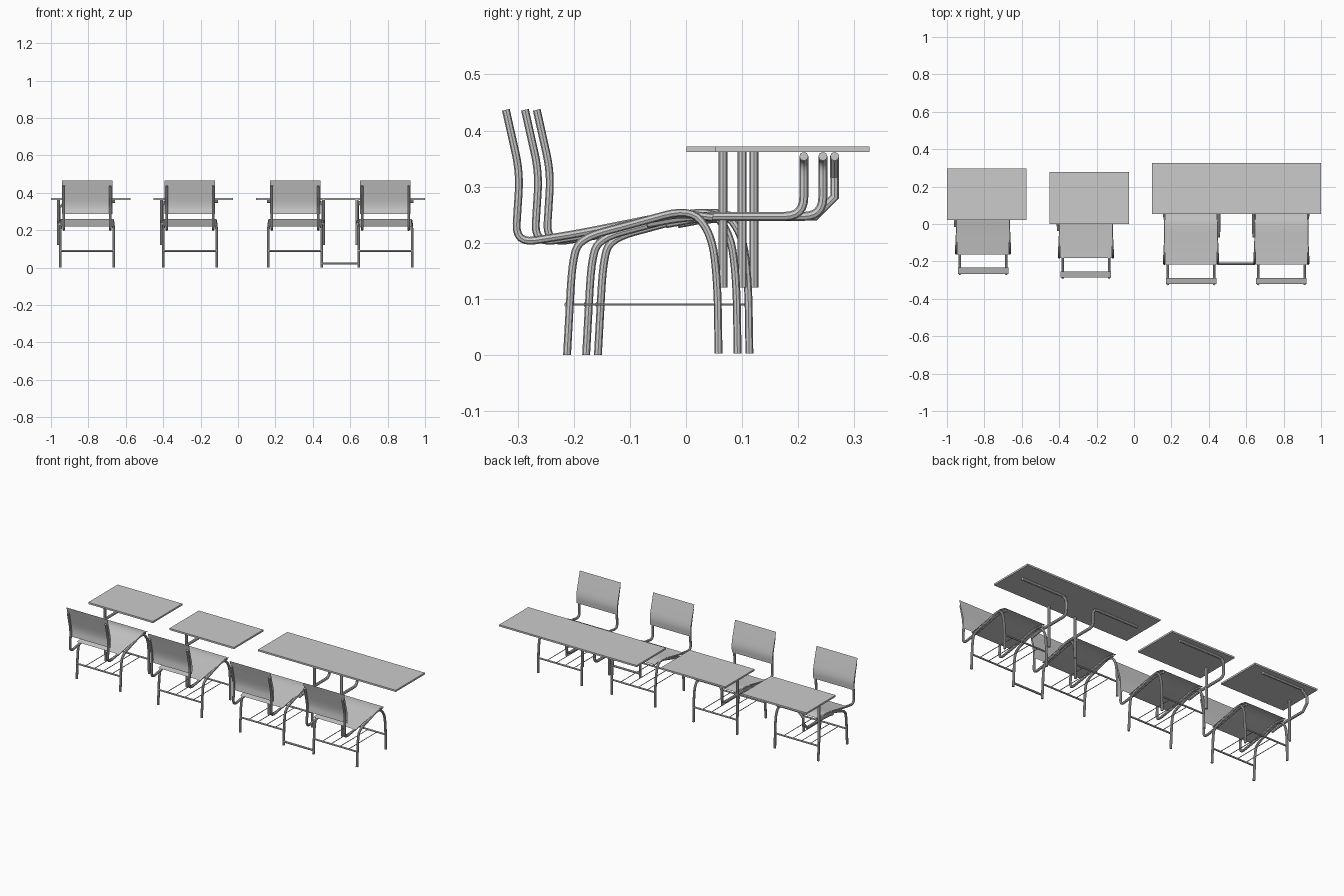
import bpy
import bmesh
from mathutils import Vector

cube = bpy.data.objects.get("Cube")
if cube:
    bpy.data.objects.remove(cube, do_unlink=True)


def shade(obj):
    bpy.ops.object.select_all(action="DESELECT")
    obj.select_set(True)
    bpy.context.view_layer.objects.active = obj
    bpy.ops.object.shade_smooth_by_angle()


def add_mesh(name, mesh):
    obj = bpy.data.objects.new(name, mesh)
    bpy.context.collection.objects.link(obj)
    shade(obj)
    return obj


def rounded(points, radius, steps):
    """Replace each inner corner of a path with a bend."""
    pts = [Vector(p) for p in points]
    path = [pts[0]]
    for before, corner, after in zip(pts, pts[1:], pts[2:]):
        reach_a = min(radius, (before - corner).length * 0.48)
        reach_b = min(radius, (after - corner).length * 0.48)
        a = corner + (before - corner).normalized() * reach_a
        b = corner + (after - corner).normalized() * reach_b
        for i in range(steps + 1):
            t = i / steps
            path.append(a * (1 - t) ** 2 + corner * 2 * t * (1 - t) + b * t ** 2)
    return path + [pts[-1]]


def tube(name, points, radius, bend=0.04, steps=6):
    path = rounded(points, bend, steps)
    curve = bpy.data.curves.new(name, "CURVE")
    curve.dimensions = "3D"
    curve.bevel_depth = radius
    curve.bevel_resolution = 2
    curve.use_fill_caps = True
    spline = curve.splines.new("POLY")
    spline.points.add(len(path) - 1)
    for point, co in zip(spline.points, path):
        point.co = (*co, 1)
    source = bpy.data.objects.new(name + "_path", curve)
    mesh = bpy.data.meshes.new_from_object(source)
    bpy.data.objects.remove(source)
    return add_mesh(name, mesh)


def bent_panel(name, profile, x, half_width, thickness):
    """Sheet following a side profile, extruded across x."""
    path = rounded([(0, y, z) for y, z in profile], 0.04, 5)
    bm = bmesh.new()
    rows = [[bm.verts.new((x + side * half_width, p.y, p.z)) for side in (-1, 1)]
            for p in path]
    for a, b in zip(rows, rows[1:]):
        bm.faces.new((a[0], a[1], b[1], b[0]))
    bmesh.ops.solidify(bm, geom=bm.faces[:], thickness=thickness)
    bmesh.ops.recalc_face_normals(bm, faces=bm.faces[:])
    mesh = bpy.data.meshes.new(name)
    bm.to_mesh(mesh)
    bm.free()
    return add_mesh(name, mesh)


def tabletop(name, x0, x1, y0, y1):
    bpy.ops.mesh.primitive_cube_add(
        size=1, location=((x0 + x1) / 2, (y0 + y1) / 2, 0.367))
    obj = bpy.context.object
    obj.name = name
    obj.scale = (x1 - x0, y1 - y0, 0.01)


LEG_X = 0.143
BACK_Y, FRONT_Y = -0.212, 0.058
ROD_Z = 0.09


def chair(tag, x, dy, support_side, steps=6):
    def at(px, py, pz):
        return (x + px, py + dy, pz)

    def shifted(profile):
        return [(py + dy, pz) for py, pz in profile]

    for label, s in (("left", 1), ("right", -1)):
        # Arched leg frame, drawn in slightly under the seat
        tube(f"{tag}_{label}_legs", [
            at(s * LEG_X, BACK_Y, 0), at(s * LEG_X, -0.203, 0.165),
            at(s * LEG_X, -0.19, 0.208), at(s * 0.138, -0.1, 0.232),
            at(s * 0.136, 0.008, 0.262), at(s * LEG_X, 0.046, 0.215),
            at(s * LEG_X, 0.056, 0.13), at(s * LEG_X, FRONT_Y, 0.003)],
            0.007, 0.05)
        # Upright carrying the backrest, running on beneath the seat
        tube(f"{tag}_{label}_back_tube", [
            at(s * 0.124, -0.321, 0.437), at(s * 0.124, -0.296, 0.325),
            at(s * 0.124, -0.304, 0.199), at(s * 0.124, -0.2, 0.215),
            at(s * 0.124, -0.01, 0.253), at(s * 0.124, 0.048, 0.245)],
            0.007, 0.035)

    bent_panel(f"{tag}_seat", shifted(
        [(-0.217, 0.221), (-0.1, 0.243), (0.0, 0.265), (0.055, 0.252)]),
        x, 0.139, 0.006)
    bent_panel(f"{tag}_backrest", shifted(
        [(-0.291, 0.286), (-0.286, 0.335), (-0.321, 0.467)]),
        x, 0.135, 0.006)

    # Book rack under the seat
    for label, y in (("rear", BACK_Y), ("front", FRONT_Y - 0.002)):
        tube(f"{tag}_{label}_rail", [at(-LEG_X, y, ROD_Z), at(LEG_X, y, ROD_Z)], 0.005)
    for i in range(4):
        px = -0.087 + i * 0.058
        tube(f"{tag}_rack_rod_{i + 1}",
             [at(px, BACK_Y, ROD_Z), at(px, FRONT_Y, ROD_Z)], 0.002)

    # Table post and hooked support arm
    s = support_side
    tube(f"{tag}_table_post", [at(s * 0.153, 0.066, 0.12), at(s * 0.153, 0.066, 0.363)], 0.008)
    tube(f"{tag}_table_arm", [
        at(s * 0.147, -0.07, 0.234), at(s * 0.15, 0.0, 0.247),
        at(s * 0.15, 0.21, 0.247), at(s * 0.15, 0.21, 0.354),
        at(s * -0.15, 0.21, 0.354)], 0.008, 0.035, steps)


# Single desks
chair("single_a", -0.807, 0.055, -1, steps=1)
tabletop("single_a_tabletop", -1, -0.575, 0.022, 0.298)
chair("single_b", -0.257, 0.034, -1)
tabletop("single_b_tabletop", -0.452, -0.027, 0.001, 0.277)

# Double desk with mirrored chairs and a joining floor bar
chair("double_a", 0.305, 0, 1)
chair("double_b", 0.788, 0, -1)
tabletop("double_tabletop", 0.095, 1, 0.053, 0.327)
tube("floor_bar", [(0.305 + LEG_X, BACK_Y, 0.022), (0.788 - LEG_X, BACK_Y, 0.022)], 0.006)
